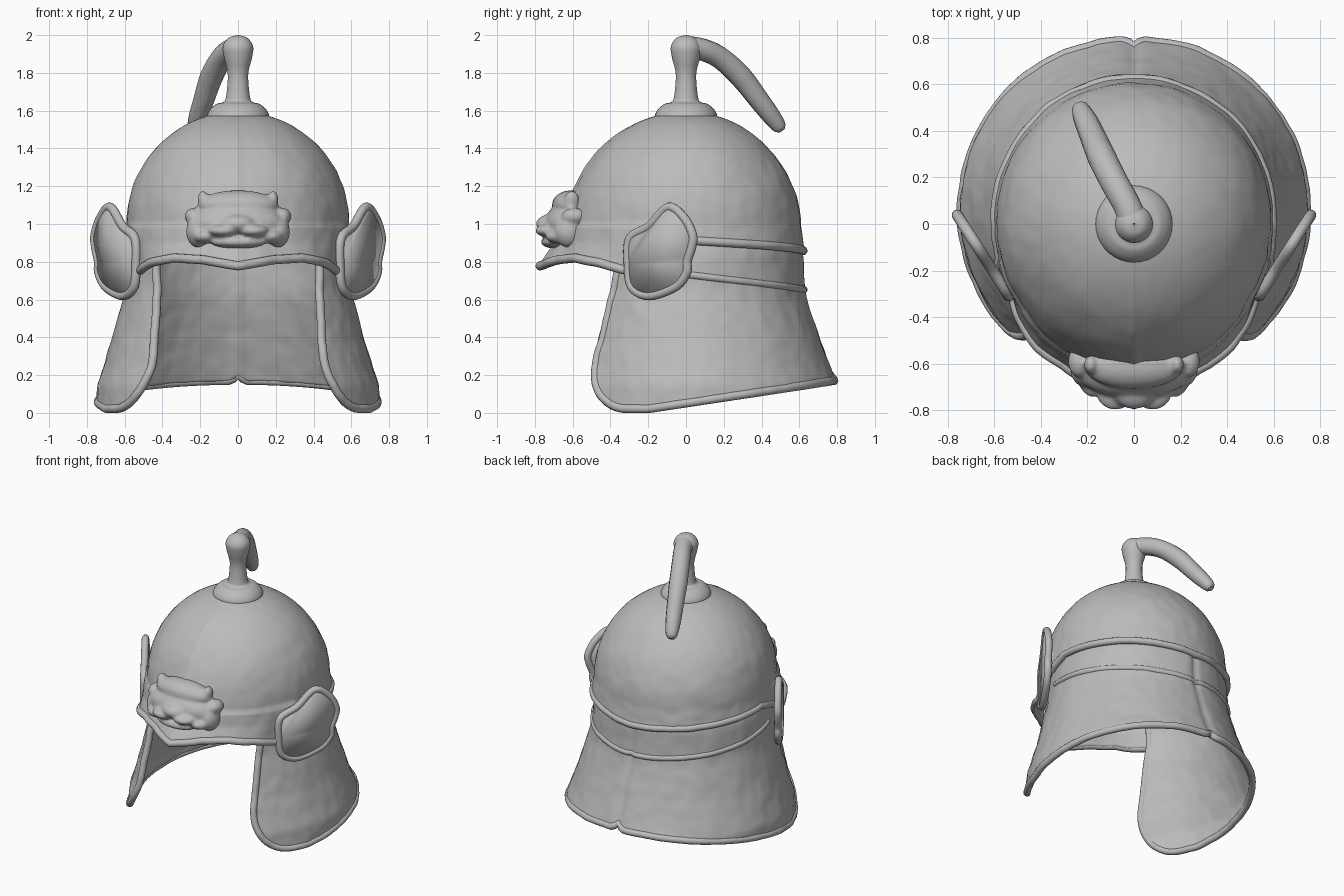
import bpy, bmesh, math
from mathutils import Vector, Matrix, noise

if "Cube" in bpy.data.objects:
    bpy.data.objects.remove(bpy.data.objects["Cube"])

steel = bpy.data.materials.new("grey_steel")
steel.use_nodes = True
GREY = (0.5, 0.5, 0.5, 1)
steel.diffuse_color = GREY
steel.node_tree.nodes["Principled BSDF"].inputs["Base Color"].default_value = GREY


def lerp_table(x, table):
    """Piecewise linear lookup in a list of (x, value) pairs."""
    if x <= table[0][0]:
        return table[0][1]
    for (a, va), (b, vb) in zip(table, table[1:]):
        if x <= b:
            return va + (vb - va) * (x - a) / (b - a)
    return table[-1][1]


def spline(points, closed=False, steps=8):
    """Catmull-Rom curve through the points."""
    pts = [Vector(p) for p in points]
    if closed:
        pts = [pts[-1]] + pts + pts[:2]
    else:
        pts = [pts[0] * 2 - pts[1]] + pts + [pts[-1] * 2 - pts[-2]]
    out = []
    for a, b, c, d in zip(pts, pts[1:], pts[2:], pts[3:]):
        for i in range(steps):
            t = i / steps
            out.append(0.5 * (2 * b + (c - a) * t + (2 * a - 5 * b + 4 * c - d) * t * t
                              + (3 * b - a - 3 * c + d) * t ** 3))
    return out if closed else out + [pts[-2]]


def add_object(name, data):
    ob = bpy.data.objects.new(name, data)
    bpy.context.collection.objects.link(ob)
    data.materials.append(steel)
    return ob


def finish(name, bm):
    for f in bm.faces:
        f.smooth = True
    mesh = bpy.data.meshes.new(name)
    bm.to_mesh(mesh)
    bm.free()
    return add_object(name, mesh)


def thicken(ob, thickness, offset):
    mod = ob.modifiers.new("thickness", "SOLIDIFY")
    mod.thickness = thickness
    mod.offset = offset


def surface(name, func, us, vs, closed=False):
    """Grid of quads from func(u, v); u runs around, v runs down."""
    bm = bmesh.new()
    grid = [[bm.verts.new(func(u, v)) for v in vs] for u in us]
    if closed:
        grid.append(grid[0])
    for a, b in zip(grid, grid[1:]):
        for j in range(len(vs) - 1):
            bm.faces.new((a[j], a[j + 1], b[j + 1], b[j]))
    return finish(name, bm)


def tube(name, pts, radius, closed=False, taper=((0, 1), (1, 1))):
    cu = bpy.data.curves.new(name, "CURVE")
    cu.dimensions = "3D"
    cu.bevel_depth = radius
    cu.bevel_resolution = 4
    cu.use_fill_caps = True
    sp = cu.splines.new("POLY")
    sp.points.add(len(pts) - 1)
    for i, (p, co) in enumerate(zip(sp.points, pts)):
        p.co = (*co, 1)
        p.radius = lerp_table(i / (len(pts) - 1), taper)
    sp.use_cyclic_u = closed
    sp.use_smooth = True
    return add_object(name, cu)


def polar(phi, r, z, shift=0):
    """Point at phi degrees from the front, turning toward +x."""
    a = math.radians(phi)
    return Vector((r * math.sin(a), shift - r * math.cos(a), z))


def hammered(p):
    return 0.005 * noise.noise(p * 6) + 0.004 * noise.noise(p * 15)


# Dome with a peaked visor at the front and a slight bulge at the back
BRIM = [(0, .778), (15, .81), (30, .82), (45, .795), (58, .755), (75, .86), (90, .91), (180, .85)]
PEAK = [(0, 1), (8, .87), (16, .64), (26, .52), (38, .44), (58, 0)]
FLARE = [(.77, 1), (.81, .86), (.9, .5), (1, .36), (1.2, .18), (1.35, .1), (1.55, 0)]


def dome_point(phi, v, extra=0):
    side = abs((phi + 180) % 360 - 180)
    if v < 0.7:
        a = 0.02 + v / 0.7 * (math.pi / 2 - 0.02)
        r, z = 0.59 * math.sin(a), 1 + 0.595 * math.cos(a)
    else:
        t = (v - 0.7) / 0.3
        r, z = 0.59 + 0.012 * t, 1 + (lerp_table(side, BRIM) - 1) * t
        if t > 0.05 and side < 75:
            r += 0.012
    r += 0.163 * lerp_table(side, PEAK) * lerp_table(z, FLARE)
    r += max(0, -math.cos(math.radians(side))) * lerp_table(z, [(.85, .026), (1.4, 0)])
    r += 0.008 * math.exp(-(side / 2) ** 2) * min(1, r * 2)
    return polar(phi, r + extra + hammered(polar(phi, r, z)) * min(1, 2 * r), z)


dome = surface("dome", dome_point, [i * 2 for i in range(180)], [j / 50 for j in range(51)], closed=True)
thicken(dome, 0.03, -1)
tube("visor_rim", [dome_point(i, 1, -.006) for i in range(-60, 61, 2)], 0.024)
tube("dome_back_ridge", [dome_point(i, .985, -.008) for i in range(66, 295, 2)], 0.023)

# Flared neck guard running into the two cheek plates
SKIRT = [(.02, .752), (.15, .745), (.25, .71), (.4, .665), (.6, .612), (.66, .6), (.84, .588), (.95, .56)]
EDGE = [(.3, 41), (.75, 48)]
CORNER = 0.24


def skirt_at(phi, z, extra=0):
    r = lerp_table(z, SKIRT) + extra
    r += hammered(polar(phi, r, z)) - 0.014 * math.exp(-((phi - 180) / 2) ** 2)
    return polar(phi, r, z, lerp_table(z, [(.15, .06), (.6, .03)]))


def skirt_point(u, v, extra=0):
    phi = 41 + u * 278
    y = 0.06 - 0.75 * math.cos(math.radians(phi))
    low = lerp_table(y, [(-.2, .022), (.8, .17)])
    d = min(u, 1 - u) * math.radians(278) * 0.72
    if d < CORNER:
        low += CORNER - math.sqrt(CORNER ** 2 - (CORNER - d) ** 2)
    low += 0.03 * math.exp(-((phi - 180) / 2) ** 2)
    z = 0.95 + (low - 0.95) * v
    edge = lerp_table(z, EDGE)
    return skirt_at(edge + u * (360 - 2 * edge), z, extra)


US = [0.5 - 0.5 * math.cos(math.pi * i / 220) for i in range(221)]
VS = [j / 36 for j in range(37)]
thicken(surface("neck_guard", skirt_point, US, VS), 0.03, -1)
border = [skirt_point(0, v, -.01) for v in VS[:-1]] + [skirt_point(u, 1, -.01) for u in US]
border += [skirt_point(1, v, -.01) for v in reversed(VS[:-1])]
tube("neck_guard_rim", border, 0.023)
tube("neck_guard_ridge",
     [skirt_at(i, 0.65 + 0.1 * (abs(i - 180) / 105) ** 1.5, -.008) for i in range(75, 286, 3)], 0.02)

# Ear plates, angled outward toward the back
EAR = [(-.31, .93), (-.2, 1.0), (-.09, 1.11), (0, 1.05), (.05, .95), (.045, .88), (.02, .8),
       (.015, .73), (-.05, .65), (-.2, .6), (-.3, .65), (-.32, .78)]
for side, label in ((1, "left"), (-1, "right")):
    ring = []
    for p in spline(EAR, True, 6):
        y = -.14 + .92 * (p.x + .14)
        ring.append(Vector((side * (0.735 + 0.64 * y), y, .85 + .92 * (p.y - .85))))
    bm = bmesh.new()
    bm.faces.new([bm.verts.new(p) for p in ring])
    thicken(finish(label + "_ear_plate", bm), 0.034, 0)
    tube(label + "_ear_rim", ring, 0.024, closed=True)

# Beast mask on the brow, fused from rounded lumps (x, y, z, half sizes)
LUMPS = [(0, -.61, 1.1, .215, .1, .078), (0, -.63, 1.0, .25, .12, .11), (0, -.7, 1.0, .1, .095, .055),
         (0, -.69, .905, .15, .08, .035)]
PAIRS = [(.185, -.605, 1.13, .03, .04, .045), (.235, -.59, 1.04, .048, .07, .045),
         (.21, -.62, .96, .065, .08, .085), (.08, -.715, .965, .085, .085, .036),
         (.17, -.665, .935, .07, .08, .04)]
LUMPS += PAIRS + [(-p[0], *p[1:]) for p in PAIRS]
bm = bmesh.new()
for x, y, z, sx, sy, sz in LUMPS:
    place = Matrix.Translation((x, y, z)) @ Matrix.Diagonal((sx, sy, sz, 1))
    bmesh.ops.create_uvsphere(bm, u_segments=24, v_segments=16, radius=1, matrix=place)
mask = finish("beast_mask", bm)
fuse = mask.modifiers.new("fuse", "REMESH")
fuse.mode = "VOXEL"
fuse.voxel_size = 0.01
fuse.use_smooth_shade = True
soften = mask.modifiers.new("soften", "SMOOTH")
soften.iterations = 6

# Collar, post and knob turned around the centre
TURNED = spline([(.004, 2.0), (.05, 1.985), (.08, 1.94), (.074, 1.88), (.054, 1.79), (.064, 1.67),
                 (.08, 1.645), (.115, 1.635), (.15, 1.605), (.165, 1.57), (.15, 1.54)], steps=5)
surface("crest_post", lambda u, v: polar(u, TURNED[v].x, TURNED[v].y),
        range(0, 360, 10), range(len(TURNED)), closed=True)

# Swept plume hanging to the back
plume = spline([(0, 0, 1.93), (-.03, .08, 1.925), (-.085, .18, 1.88), (-.14, .29, 1.78),
                (-.185, .395, 1.645), (-.222, .475, 1.54), (-.235, .505, 1.495)], steps=8)
tube("plume", plume, 0.06, taper=[(0, 1.1), (.15, .98), (.5, 1.02), (.75, .85), (.94, .6), (1, .35)])
